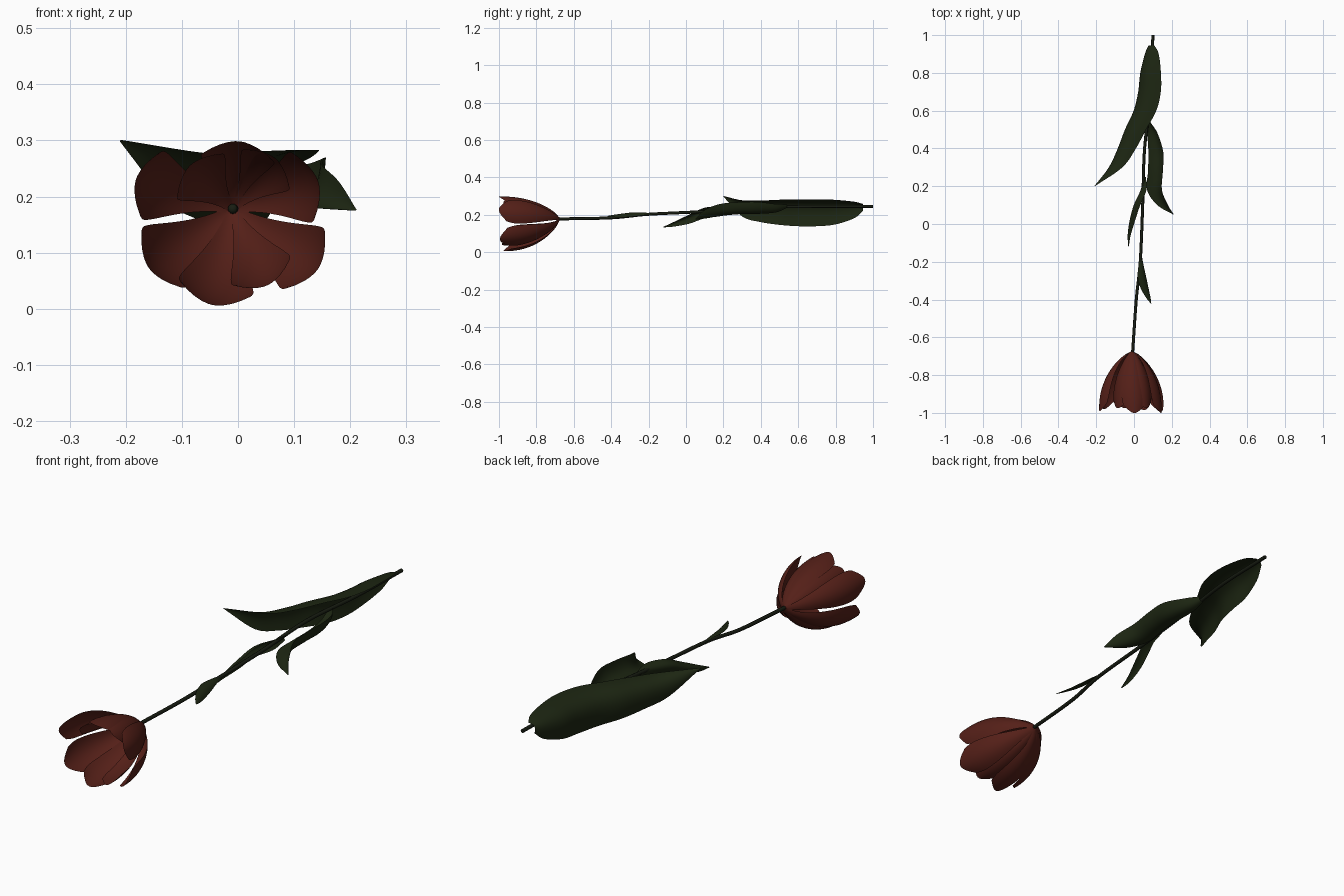
import bpy
from math import sin, cos, radians
from mathutils import Vector

if "Cube" in bpy.data.objects:
    bpy.data.objects.remove(bpy.data.objects["Cube"])


def material(name, rgb):
    m = bpy.data.materials.new(name)
    m.diffuse_color = (*rgb, 1)
    m.use_nodes = True
    m.node_tree.nodes["Principled BSDF"].inputs["Base Color"].default_value = m.diffuse_color
    return m


RED = material("petal_red", (0.09, 0.014, 0.009))
GREEN = material("leaf_green", (0.012, 0.019, 0.006))
DARK = material("stem_green", (0.009, 0.012, 0.006))


def sheet(name, rows, mat):
    """Smooth surface through a grid of points."""
    n = len(rows[0])
    verts = [p for row in rows for p in row]
    faces = [(i * n + j, i * n + j + 1, (i + 1) * n + j + 1, (i + 1) * n + j)
             for i in range(len(rows) - 1) for j in range(n - 1)]
    me = bpy.data.meshes.new(name)
    me.from_pydata(verts, [], faces)
    me.polygons.foreach_set("use_smooth", [True] * len(faces))
    me.materials.append(mat)
    ob = bpy.data.objects.new(name, me)
    bpy.context.collection.objects.link(ob)
    return ob


def smooth_path(keys, steps=6):
    """Catmull-Rom interpolation of key tuples."""
    k = [Vector(p) for p in keys]
    k = [2 * k[0] - k[1]] + k + [2 * k[-1] - k[-2]]
    out = []
    for i in range(1, len(k) - 2):
        a, b, c, d = k[i - 1:i + 3]
        for s in range(steps):
            t = s / steps
            out.append(0.5 * (2 * b + (c - a) * t + (2 * a - 5 * b + 4 * c - d) * t * t
                              + (3 * b - a - 3 * c + d) * t ** 3))
    return out + [k[-2]]


def leaf(name, keys, facing, cup):
    """Trough-shaped leaf; keys are (y, x, z, half width) along the spine,
    facing is the direction (degrees in xz) of the convex side."""
    a = radians(facing)
    nx, nz = cos(a), sin(a)
    rows = []
    for y, x, z, w in smooth_path(keys):
        row = []
        for j in range(11):
            u = j / 5 - 1
            d = cup * w * u * u
            row.append((x + nz * w * u - nx * d, y, z - nx * w * u - nz * d))
        rows.append(row)
    return sheet(name, rows, GREEN)


# Stem
cu = bpy.data.curves.new("stem", "CURVE")
cu.dimensions = "3D"
cu.bevel_depth = 0.008
cu.bevel_resolution = 2
cu.use_fill_caps = True
pts = smooth_path([(-0.008, -0.69, 0.178), (0.012, -0.4, 0.184), (0.033, -0.2, 0.203),
                   (0.046, 0.1, 0.218), (0.056, 0.4, 0.24), (0.09, 0.7, 0.245), (0.1, 1, 0.245)])
sp = cu.splines.new("POLY")
sp.points.add(len(pts) - 1)
for p, co in zip(sp.points, pts):
    p.co = (*co, 1)
cu.materials.append(DARK)
bpy.context.collection.objects.link(bpy.data.objects.new("stem", cu))

# Leaves, largest first
leaf("large_leaf", [(0.945, 0.08, 0.25, 0.024), (0.9, 0.066, 0.25, 0.055), (0.8, 0.046, 0.25, 0.082),
                    (0.7, 0.036, 0.25, 0.09), (0.6, 0.012, 0.25, 0.09), (0.5, -0.035, 0.25, 0.084),
                    (0.4, -0.075, 0.25, 0.072),
                    (0.3, -0.125, 0.258, 0.054), (0.2, -0.21, 0.3, 0.002)], 143, 0.72)
leaf("middle_leaf", [(0.54, 0.08, 0.24, 0.015), (0.48, 0.11, 0.22, 0.035), (0.38, 0.134, 0.215, 0.05),
                     (0.28, 0.132, 0.213, 0.05), (0.18, 0.127, 0.203, 0.05), (0.1, 0.165, 0.187, 0.036),
                     (0.05, 0.21, 0.175, 0.002)], -52, 0.6)
leaf("small_leaf", [(0.25, 0.05, 0.225, 0.012), (0.18, 0.036, 0.225, 0.027), (0.1, 0.0, 0.218, 0.03),
                    (0.02, -0.022, 0.185, 0.026), (-0.06, -0.033, 0.155, 0.014),
                    (-0.12, -0.03, 0.135, 0.002)], 160, 0.8)
leaf("upper_leaf", [(-0.17, 0.036, 0.206, 0.008), (-0.22, 0.04, 0.21, 0.015), (-0.28, 0.046, 0.21, 0.025),
                    (-0.34, 0.06, 0.204, 0.023), (-0.39, 0.078, 0.198, 0.013),
                    (-0.42, 0.09, 0.194, 0.002)], 65, 0.4)


# Petals: angle around the flower axis, tip radius, length, half width
def petal(name, angle, radius, length, width):
    a = radians(angle)
    out, side = (cos(a), sin(a)), (-sin(a), cos(a))
    rows = []
    for i in range(21):
        u = i / 20
        row = []
        for j in range(11):
            v = j / 5 - 1
            # rounded tip: the edges end earlier than the middle
            t = u * (1 - 0.13 * abs(v) ** 2.5)
            w = width * (0.12 + 0.88 * sin(min(t / 0.75, 1) * 1.5708)) * (1 - 0.4 * (max(0, t - 0.7) / 0.3) ** 2)
            r = 0.004 + radius * (1 - (1 - t) ** 2.2) ** 0.75 - 0.4 * w * v * v
            s = w * v
            row.append((-0.01 + out[0] * r + side[0] * s, -0.675 - length * t,
                        0.177 + out[1] * r + side[1] * s))
        rows.append(row)
    sheet(name, rows, RED)


for i, spec in enumerate([(163, 0.176, 0.315, 0.064), (215, 0.178, 0.305, 0.066),
                          (258, 0.17, 0.3, 0.068), (295, 0.145, 0.31, 0.058),
                          (325, 0.182, 0.32, 0.066), (18, 0.157, 0.325, 0.066),
                          (84, 0.118, 0.325, 0.066), (134, 0.105, 0.3, 0.058),
                          (50, 0.115, 0.3, 0.055)]):
    petal(f"petal_{i + 1}", *spec)

# Flower heart where the petals meet the stem
bpy.ops.mesh.primitive_uv_sphere_add(segments=16, ring_count=8, radius=0.009, location=(-0.009, -0.686, 0.178))
heart = bpy.context.object
heart.name = "flower_heart"
heart.data.materials.append(DARK)
bpy.ops.object.shade_smooth()
